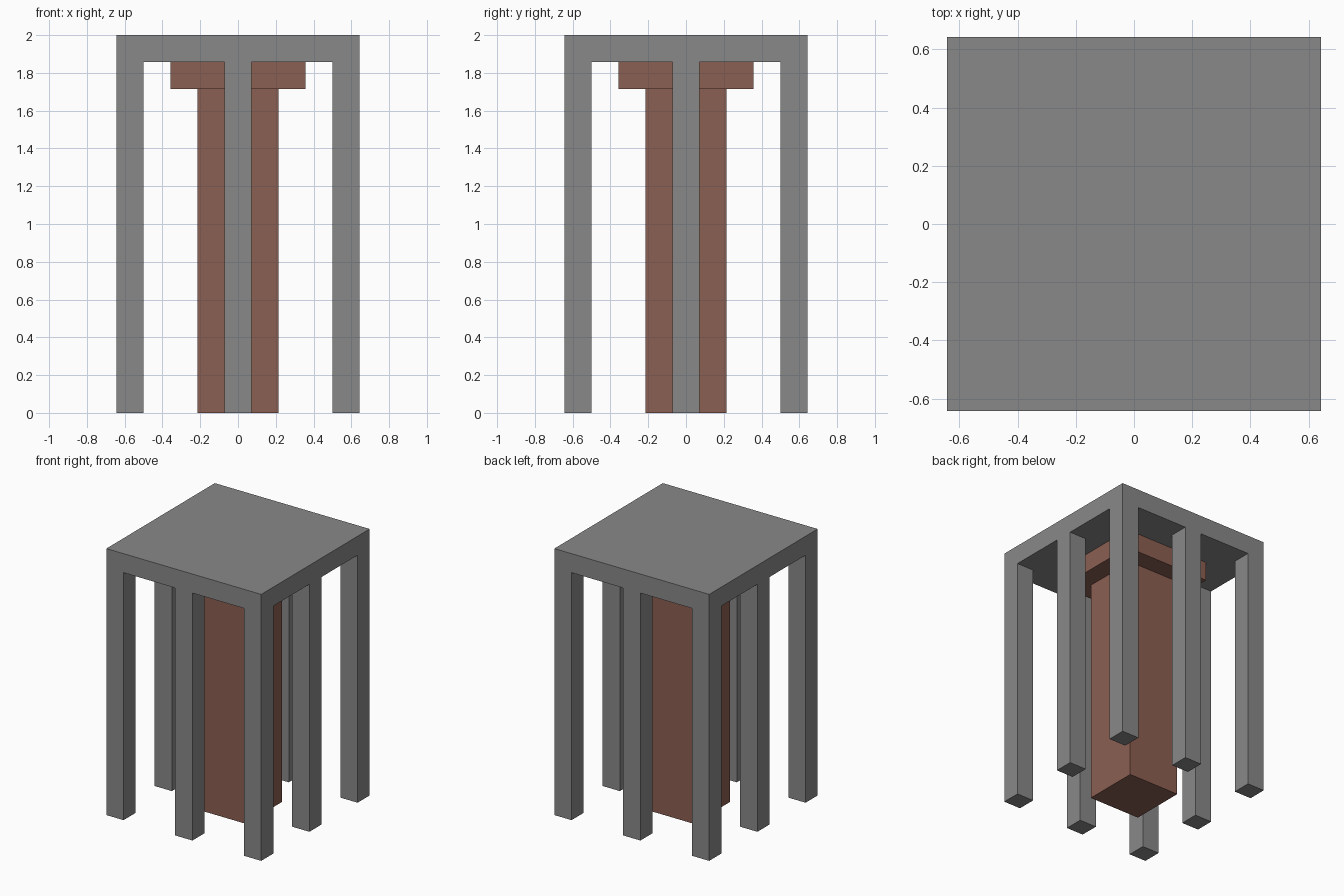
import bpy, bmesh
from math import radians
from mathutils import Matrix, Vector

cube = bpy.data.objects.get("Cube")
if cube:
    bpy.data.objects.remove(cube, do_unlink=True)

U = 1 / 7            # module: every part is a whole number of these
SPAN, HEIGHT = 9, 14


def material(name, rgb):
    m = bpy.data.materials.new(name)
    m.use_nodes = True
    m.diffuse_color = (*rgb, 1)
    m.node_tree.nodes["Principled BSDF"].inputs["Base Color"].default_value = (*rgb, 1)
    return m


def finish(name, bm, mat):
    bmesh.ops.recalc_face_normals(bm, faces=bm.faces)
    me = bpy.data.meshes.new(name)
    bm.to_mesh(me)
    bm.free()
    me.materials.append(mat)
    ob = bpy.data.objects.new(name, me)
    bpy.context.collection.objects.link(ob)
    return ob


def block(name, width, z0, z1, mat):
    bm = bmesh.new()
    size = Vector((width, width, z1 - z0)) * U
    place = Matrix.Translation((0, 0, (z0 + z1) / 2 * U)) @ Matrix.Diagonal((*size, 1))
    bmesh.ops.create_cube(bm, size=1, matrix=place)
    return finish(name, bm, mat)


def move_new(bm, geom, dz):
    verts = {v for g in geom if isinstance(g, bmesh.types.BMFace) for v in g.verts}
    bmesh.ops.translate(bm, verts=list(verts), vec=(0, 0, dz * U))


grey = material("stone grey", (0.25, 0.25, 0.25))
brown = material("reddish brown", (0.26, 0.115, 0.086))

# Slab with eight legs, one continuous mesh
bm = bmesh.new()
bmesh.ops.create_grid(bm, x_segments=SPAN, y_segments=SPAN, size=SPAN * U / 2,
                      matrix=Matrix.Translation((0, 0, (HEIGHT - 1) * U)))
underside = list(bm.faces)
top = bmesh.ops.extrude_face_region(bm, geom=underside, use_keep_orig=True)
move_new(bm, top["geom"], 1)

# Legs grow down from the corner and mid-side cells
stops = (-4, 0, 4)
leg_cells = []
for f in underside:
    c = f.calc_center_median() / U
    cell = (round(c.x), round(c.y))
    if cell[0] in stops and cell[1] in stops and cell != (0, 0):
        leg_cells.append(f)
legs = bmesh.ops.extrude_discrete_faces(bm, faces=leg_cells)
move_new(bm, legs["faces"], 1 - HEIGHT)
bmesh.ops.remove_doubles(bm, verts=bm.verts, dist=0.001)
bmesh.ops.recalc_face_normals(bm, faces=bm.faces)
bmesh.ops.dissolve_limit(bm, angle_limit=radians(1), verts=bm.verts, edges=bm.edges)
finish("slab_and_legs", bm, grey)

# Central column and its capital
block("column", 3, 0, 12, brown)
block("capital", 5, 12, 13, brown)
